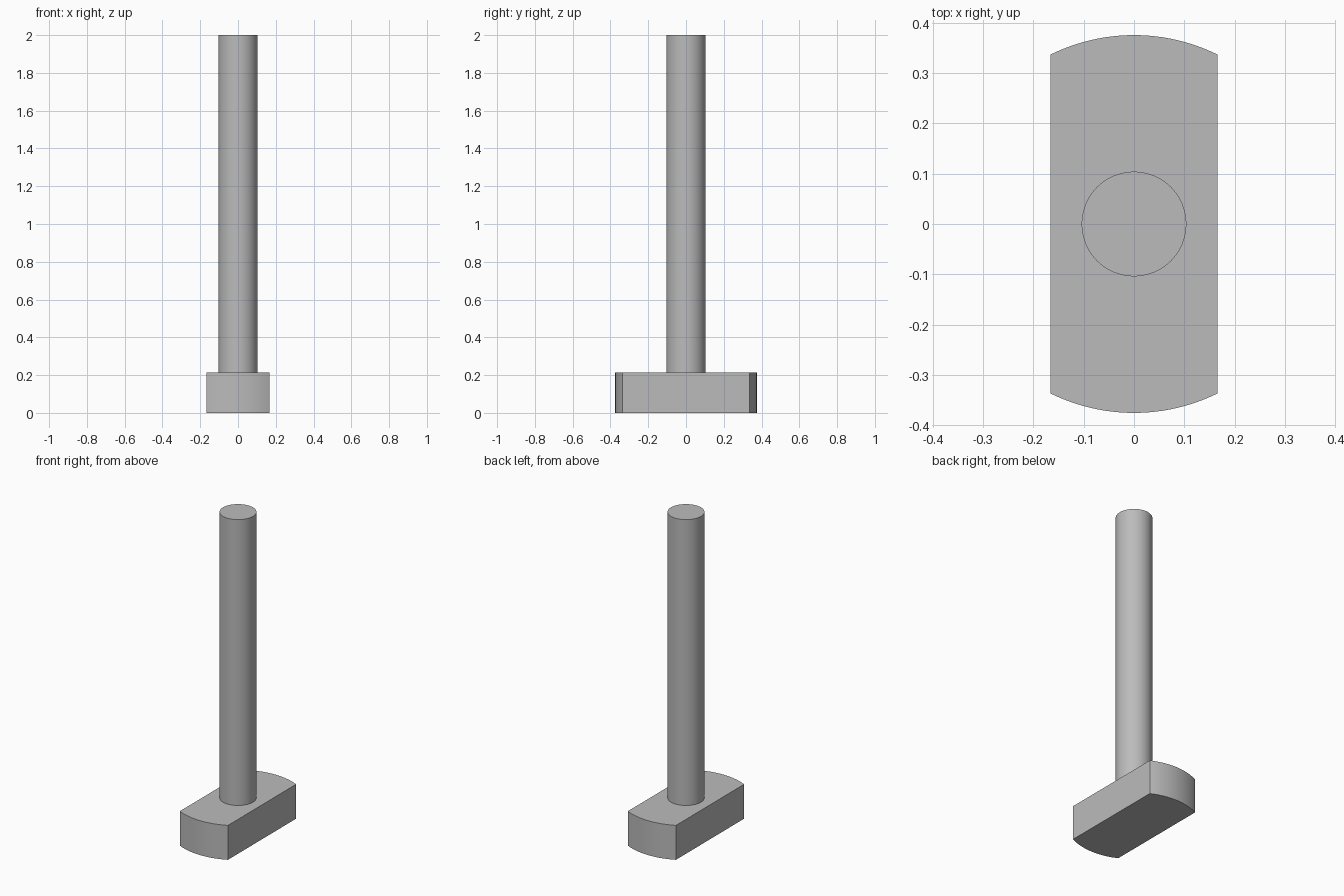
import bpy, bmesh
from math import asin, cos, sin, pi

cube = bpy.data.objects.get("Cube")
if cube:
    bpy.data.objects.remove(cube, do_unlink=True)

HEAD_RADIUS, HEAD_HALF_WIDTH, HEAD_HEIGHT = 0.375, 0.166, 0.215
SHANK_RADIUS, TOTAL_HEIGHT = 0.104, 2.0

steel = bpy.data.materials.new("grey_steel")
steel.use_nodes = True
colour = (0.5, 0.5, 0.5, 1)
steel.diffuse_color = colour
steel.node_tree.nodes["Principled BSDF"].inputs["Base Color"].default_value = colour


def extruded(name, outline, bottom, top):
    """Solid prism from a flat outline, smooth on its curved sides."""
    bm = bmesh.new()
    base = bm.faces.new([bm.verts.new((x, y, bottom)) for x, y in outline])
    result = bmesh.ops.extrude_face_region(bm, geom=[base], use_keep_orig=True)
    moved = [g for g in result["geom"] if isinstance(g, bmesh.types.BMVert)]
    bmesh.ops.translate(bm, verts=moved, vec=(0, 0, top - bottom))
    bmesh.ops.recalc_face_normals(bm, faces=bm.faces)
    mesh = bpy.data.meshes.new(name)
    bm.to_mesh(mesh)
    bm.free()
    mesh.materials.append(steel)
    obj = bpy.data.objects.new(name, mesh)
    bpy.context.collection.objects.link(obj)
    bpy.ops.object.select_all(action="DESELECT")
    obj.select_set(True)
    bpy.context.view_layer.objects.active = obj
    bpy.ops.object.shade_smooth_by_angle(angle=pi / 6)
    return obj


def arc(radius, start, sweep, steps):
    angles = [start + sweep * i / steps for i in range(steps + 1)]
    return [(radius * cos(a), radius * sin(a)) for a in angles]


# Head: a disc with two parallel flats, rounded at front and back
half = asin(HEAD_HALF_WIDTH / HEAD_RADIUS)
back = arc(HEAD_RADIUS, pi / 2 - half, 2 * half, 24)
front = [(-x, -y) for x, y in back]
extruded("head", back + front, 0, HEAD_HEIGHT)

# Shank: plain round rod standing on the head
extruded("shank", arc(SHANK_RADIUS, 0, 2 * pi, 64)[:-1], HEAD_HEIGHT, TOTAL_HEIGHT)
